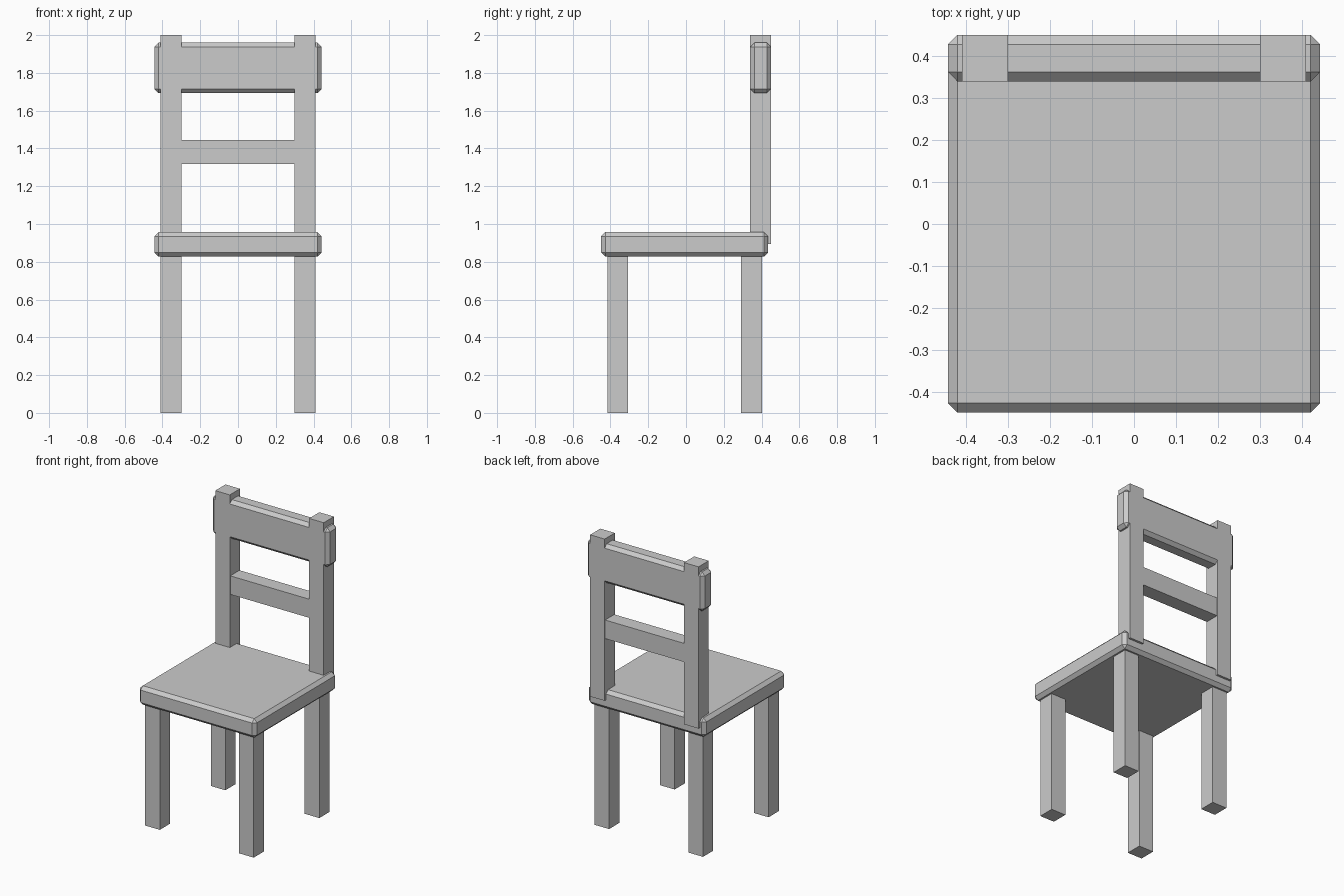
import bpy

if "Cube" in bpy.data.objects:
    bpy.data.objects.remove(bpy.data.objects["Cube"], do_unlink=True)

GREY = (0.6, 0.6, 0.6, 1)
grey = bpy.data.materials.new("plain grey")
grey.use_nodes = True
grey.diffuse_color = GREY
grey.node_tree.nodes["Principled BSDF"].inputs["Base Color"].default_value = GREY


def block(name, low, high, bevel=0):
    """Box between two corners, with optional chamfered edges."""
    bpy.ops.mesh.primitive_cube_add(
        size=1, location=[(a + b) / 2 for a, b in zip(low, high)])
    ob = bpy.context.object
    ob.name = name
    ob.scale = [b - a for a, b in zip(low, high)]
    bpy.ops.object.transform_apply(location=False, rotation=False, scale=True)
    ob.data.materials.append(grey)
    if bevel:
        mod = ob.modifiers.new("chamfer", "BEVEL")
        mod.width = bevel
        mod.segments = 1
    return ob


THICK = 0.11      # leg and post thickness
INNER = 0.30      # inner face of legs and posts
HALF = 0.443      # half width of seat and top rail
CHAMFER = 0.022

# Seat
block("seat", (-HALF, -0.449, 0.828), (HALF, 0.435, 0.957), CHAMFER)

# Legs and back posts on both sides
for side, x in (("left", INNER), ("right", -INNER - THICK)):
    for part, y, bottom, top in (("front_leg", -0.416, 0, 0.84),
                                 ("back_leg", 0.292, 0, 0.84),
                                 ("back_post", 0.34, 0.895, 2)):
        block(f"{side}_{part}", (x, y, bottom), (x + THICK, y + THICK, top))

# Backrest
block("top_rail", (-HALF, 0.34, 1.693), (HALF, 0.45, 1.96), CHAMFER)
block("middle_slat", (-INNER, 0.345, 1.318), (INNER, 0.445, 1.445))
